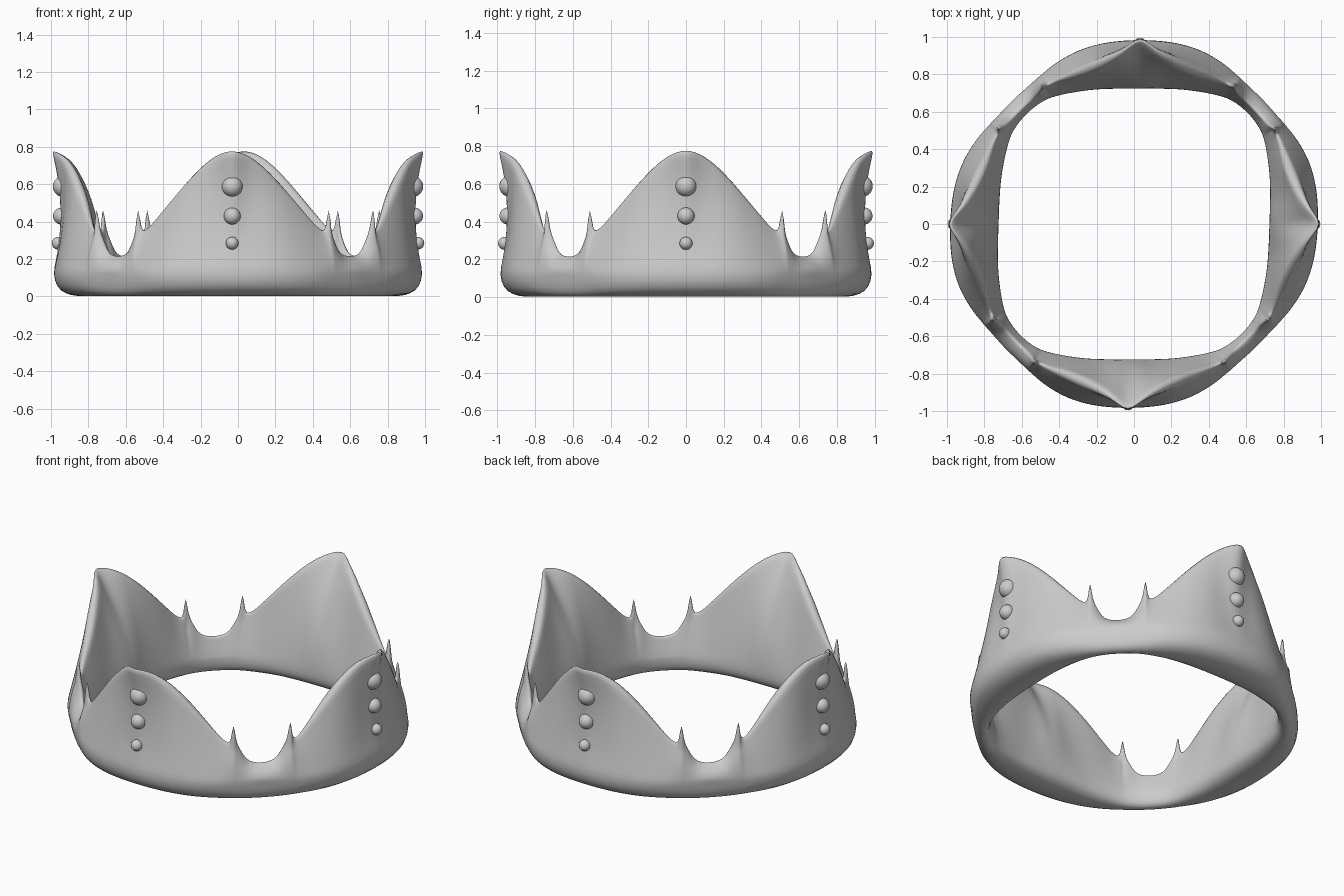
import bpy, bmesh
from math import sin, cos, pi, radians, exp

if "Cube" in bpy.data.objects:
    bpy.data.objects.remove(bpy.data.objects["Cube"])

# One eighth of the crown: angle from peak, rim height, rim radius, outer radius, inner radius
KEYS = [
    (0, .782, 1.00, .990, .722), (3, .772, .968, .990, .723),
    (6.1, .748, .938, .991, .726), (9.5, .710, .920, .992, .731),
    (12.8, .664, .905, .992, .738), (16.5, .608, .895, .991, .749),
    (20, .550, .886, .988, .760), (23.5, .490, .883, .982, .772),
    (27, .430, .882, .974, .786), (30, .378, .884, .966, .799),
    (32.4, .350, .888, .958, .810), (33.8, .355, .892, .954, .816),
    (34.6, .520, .901, .952, .819), (35.5, .355, .893, .950, .823),
    (37, .310, .884, .947, .827), (39, .245, .880, .944, .831),
    (41.5, .220, .878, .942, .834), (45, .213, .877, .941, .836)]
# Rounded lower lip: position across the band (1 = outer), height
LIP = [(.03, .035), (.2, .003), (.5, 0), (.74, .013), (.92, .047), (1, .12)]
STEPS = 9


def section(a, h, rim, ro, ri):
    """Closed radial cross-section, from inside lip round to inside wall."""
    pts = [(ri + (ro - ri) * f, z) for f, z in LIP]
    top = rim + .006
    base = .345 if 33 < a < 36 else h          # only the last step rises into the spike
    hollow = .045 * exp(-(a / 10) ** 2)
    thick = .008 + .032 * sin(pi * min(a / 30, 1))
    power = 1.15 + .8 * exp(-(a / 8) ** 2)
    belly = max(0, (a - 25) / 20) * .02        # fuller band at the valleys

    def level(t, low):
        return h if t == 1 else low + (base - low) * t

    for i in range(1, STEPS + 1):
        t = i / STEPS
        r = ro + (top - ro) * t + (belly - hollow) * 4 * t * (1 - t)
        pts.append((r, level(t, .12)))
    for i in range(STEPS, -1, -1):
        t = i / STEPS
        pts.append((ri + (rim - thick - ri) * t ** power, level(t, .09)))
    return pts


def place(r, ang, z):
    # slight shear: front peak leans left, back peak right
    x, y = r * cos(ang), r * sin(ang)
    return (x + .033 * y, y, z)


def finish(bm, name):
    bmesh.ops.recalc_face_normals(bm, faces=bm.faces)
    me = bpy.data.meshes.new(name)
    bm.to_mesh(me)
    bm.free()
    for p in me.polygons:
        p.use_smooth = True
    ob = bpy.data.objects.new(name, me)
    bpy.context.collection.objects.link(ob)
    return ob


# Crown band with four peaks and eight small spikes
columns = []
for q in range(4):
    for k in reversed(KEYS[1:-1]):
        columns.append((radians(90 * q - k[0]), k))
    for k in KEYS:
        columns.append((radians(90 * q + k[0]), k))
bm = bmesh.new()
rings = [[bm.verts.new(place(r, ang, z)) for r, z in section(*k)] for ang, k in columns]
for i, ring in enumerate(rings):
    nxt = rings[(i + 1) % len(rings)]
    n = len(ring)
    for j in range(n):
        bm.faces.new((ring[j], nxt[j], nxt[(j + 1) % n], ring[(j + 1) % n]))
crown = finish(bm, "crown_band")
sub = crown.modifiers.new("smooth", 'SUBSURF')
sub.levels = sub.render_levels = 1

# Three round studs down the outside of each peak
for q, side in enumerate(("right", "back", "left", "front")):
    for z, size, r in ((.588, .056, .934), (.43, .045, .944), (.285, .034, .962)):
        bm = bmesh.new()
        bmesh.ops.create_uvsphere(bm, u_segments=24, v_segments=14, radius=size)
        stud = finish(bm, f"{side}_stud")
        stud.location = place(r, radians(90 * q), z)
